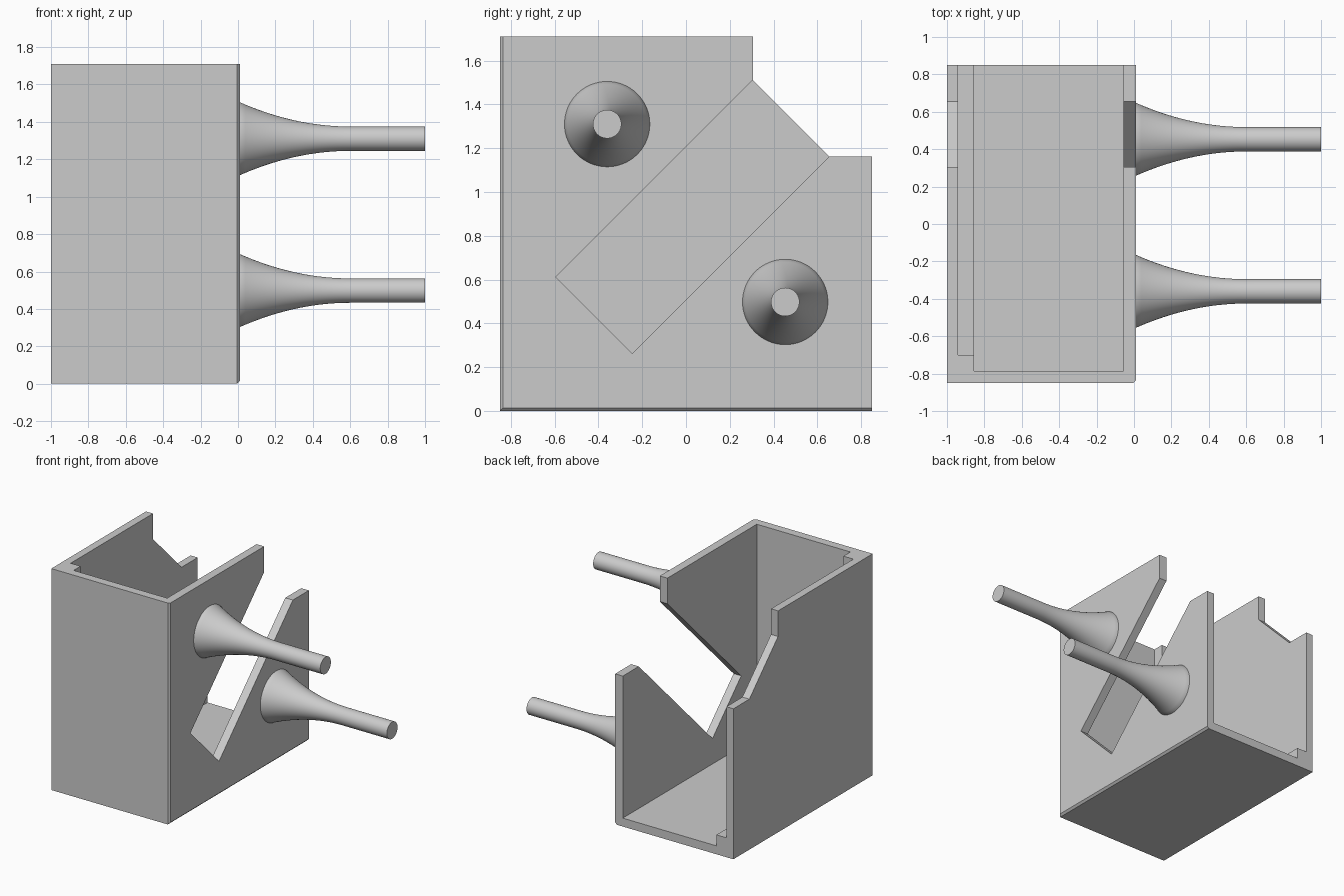
import bpy, bmesh, math

if "Cube" in bpy.data.objects:
    bpy.data.objects.remove(bpy.data.objects["Cube"])


def mesh_object(name, bm):
    bmesh.ops.recalc_face_normals(bm, faces=bm.faces)
    mesh = bpy.data.meshes.new(name)
    bm.to_mesh(mesh)
    bm.free()
    obj = bpy.data.objects.new(name, mesh)
    bpy.context.collection.objects.link(obj)
    return obj


def prism(profile, x0, x1):
    """Extrude a (y, z) outline along x."""
    bm = bmesh.new()
    face = bm.faces.new([bm.verts.new((x0, y, z)) for y, z in profile])
    ext = bmesh.ops.extrude_face_region(bm, geom=[face])
    verts = [v for v in ext["geom"] if isinstance(v, bmesh.types.BMVert)]
    bmesh.ops.translate(bm, verts=verts, vec=(x1 - x0, 0, 0))
    return bm


def rect(y0, y1, z0, z1):
    return [(y0, z0), (y1, z0), (y1, z1), (y0, z1)]


def cut(target, cutter):
    cutter.hide_render = True
    mod = target.modifiers.new("cut", "BOOLEAN")
    mod.operation, mod.solver, mod.object = "DIFFERENCE", "EXACT", cutter
    bpy.context.view_layer.objects.active = target
    bpy.ops.object.modifier_apply(modifier=mod.name)
    bpy.data.objects.remove(cutter)


# Housing block with the notched rear top corner
F, B, H, R = -0.85, 0.85, 1.71, 0.01
bm = prism([(F, 0), (B, 0), (B, 1.162), (0.655, 1.162),
            (0.305, 1.512), (0.305, H), (F, H)], -1, R)
# Small chamfer on the right wall's front and bottom edges
edges = [e for e in bm.edges
         if all(abs(v.co.x - R) < 1e-5 for v in e.verts)
         and (all(abs(v.co.y - F) < 1e-5 for v in e.verts)
              or all(abs(v.co.z) < 1e-5 for v in e.verts))]
bmesh.ops.bevel(bm, geom=edges, offset=0.015, segments=1, affect="EDGES")
housing = mesh_object("housing", bm)

# Main cavity, ledge recess along the left wall, diagonal slot in the right wall
cut(housing, mesh_object("cavity_cutter",
    prism(rect(-0.785, 1, 0.065, 2), -0.855, -0.055)))
cut(housing, mesh_object("recess_cutter",
    prism(rect(-0.70, 1, 0.15, 2), -0.94, -0.8)))
cut(housing, mesh_object("slot_cutter",
    prism([(-0.595, 0.612), (-0.245, 0.262), (0.855, 1.362), (0.505, 1.712)],
          -0.2, 0.1)))


# Flared pegs: arc from a wide base to a thin straight tip
def peg(name, y, z, sides=64, steps=20):
    flare = [(R + 0.59 * i / steps, 0.065 + 0.13 * (1 - i / steps) ** 2)
             for i in range(steps + 1)]
    outline = [(R - 0.02, 0.195)] + flare + [(1.0, 0.065)]
    bm = bmesh.new()
    rings = [[bm.verts.new((x, y + r * math.cos(math.tau * k / sides),
                            z + r * math.sin(math.tau * k / sides)))
              for k in range(sides)] for x, r in outline]
    for a, b in zip(rings, rings[1:]):
        for k in range(sides):
            n = (k + 1) % sides
            bm.faces.new((a[k], a[n], b[n], b[k]))
    bm.faces.new(rings[0])
    bm.faces.new(rings[-1])
    obj = mesh_object(name, bm)
    bpy.ops.object.select_all(action="DESELECT")
    obj.select_set(True)
    bpy.context.view_layer.objects.active = obj
    bpy.ops.object.shade_smooth_by_angle(angle=math.radians(30))


peg("upper_peg", -0.36, 1.31)
peg("lower_peg", 0.453, 0.498)
